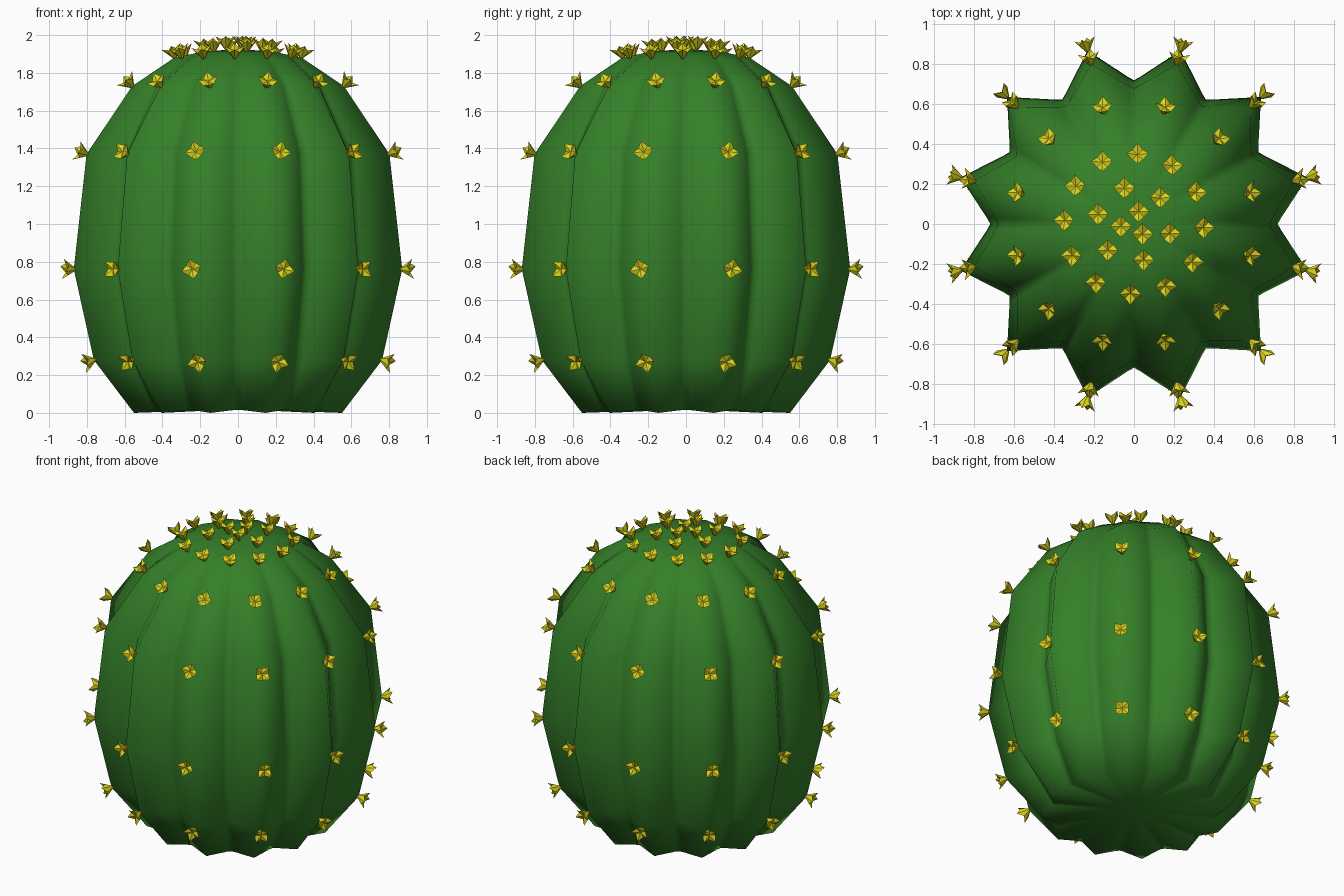
import bpy, bmesh, math
from mathutils import Vector, Matrix

cube = bpy.data.objects.get("Cube")
if cube:
    bpy.data.objects.remove(cube, do_unlink=True)


def make_material(name, color):
    mat = bpy.data.materials.new(name)
    mat.use_nodes = True
    mat.diffuse_color = color
    bsdf = next(n for n in mat.node_tree.nodes if n.type == 'BSDF_PRINCIPLED')
    bsdf.inputs["Base Color"].default_value = color
    bsdf.inputs["Roughness"].default_value = 0.8
    return mat


def finish(bm, name, mat, smooth):
    bmesh.ops.recalc_face_normals(bm, faces=bm.faces)
    for face in bm.faces:
        face.smooth = smooth
    mesh = bpy.data.meshes.new(name)
    bm.to_mesh(mesh)
    bm.free()
    mesh.materials.append(mat)
    obj = bpy.data.objects.new(name, mesh)
    bpy.context.collection.objects.link(obj)
    return obj


green = make_material("cactus green", (0.035, 0.215, 0.022, 1))
yellow = make_material("spine yellow", (0.72, 0.66, 0.012, 1))

RIBS = 12
STEP = 2 * math.pi / RIBS

# Body levels: height, ridge radius, valley radius
LEVELS = [
    (0.00, 0.57, 0.50),
    (0.28, 0.79, 0.63),
    (0.76, 0.90, 0.72),
    (1.37, 0.83, 0.68),
    (1.73, 0.58, 0.50),
    (1.88, 0.35, 0.325),
    (1.915, 0.18, 0.175),
]

# Ribbed body: each rib has a ridge and a softened valley
bm = bmesh.new()
rings = []
for i, (z, ridge, valley) in enumerate(LEVELS):
    soft = valley + 0.1 * (ridge - valley)
    lift = 0.015 if i == 0 else 0
    ring = []
    for k in range(RIBS):
        for turn, radius, up in ((0, ridge, 0), (0.42, soft, lift),
                                 (0.5, valley, lift), (0.58, soft, lift)):
            a = (k + 0.5 + turn) * STEP
            ring.append(bm.verts.new((radius * math.cos(a), radius * math.sin(a), z + up)))
    rings.append(ring)
count = len(rings[0])
for low, high in zip(rings, rings[1:]):
    for j in range(count):
        n = (j + 1) % count
        bm.faces.new((low[j], low[n], high[n], high[j]))
for ring, z in ((rings[0], 0.02), (rings[-1], 1.925)):
    centre = bm.verts.new((0, 0, z))
    for j in range(count):
        bm.faces.new((ring[j], ring[(j + 1) % count], centre))
finish(bm, "cactus_body", green, True)


def add_spine(bm, location, normal):
    """Four short petals flaring from a sunken root around a hollow centre."""
    turn = Vector((0, 0, 1)).rotation_difference(normal).to_matrix().to_4x4()
    place = Matrix.Translation(location) @ turn
    root = bm.verts.new(place @ Vector((0, 0, -0.02)))
    hollow = bm.verts.new(place @ Vector((0, 0, 0.035)))
    rim = []
    for k in range(8):
        a = k * math.pi / 4
        r, h = (0.055, 0.06) if k % 2 == 0 else (0.038, 0.035)
        rim.append(bm.verts.new(place @ Vector((r * math.cos(a), r * math.sin(a), h))))
    for j in range(8):
        n = (j + 1) % 8
        bm.faces.new((root, rim[n], rim[j]))
        bm.faces.new((hollow, rim[j], rim[n]))


# Spine rows: name, number, radius, height, first angle, upward tilt (degrees)
ROWS = [
    ("lower_spines", RIBS, 0.79, 0.28, 15, -18),
    ("middle_spines", RIBS, 0.90, 0.76, 15, 2),
    ("upper_spines", RIBS, 0.83, 1.37, 15, 20),
    ("shoulder_spines", RIBS, 0.58, 1.73, 15, 45),
    ("crown_outer_spines", RIBS, 0.335, 1.885, -3, 70),
    ("crown_inner_spines", 6, 0.18, 1.92, 45, 82),
    ("crown_centre_spines", 3, 0.065, 1.935, 70, 88),
]
for name, number, radius, z, start, tilt in ROWS:
    bm = bmesh.new()
    t = math.radians(tilt)
    for k in range(number):
        a = math.radians(start) + k * 2 * math.pi / number
        out = Vector((math.cos(a), math.sin(a), 0))
        add_spine(bm, out * radius + Vector((0, 0, z)),
                  out * math.cos(t) + Vector((0, 0, math.sin(t))))
    finish(bm, name, yellow, False)
